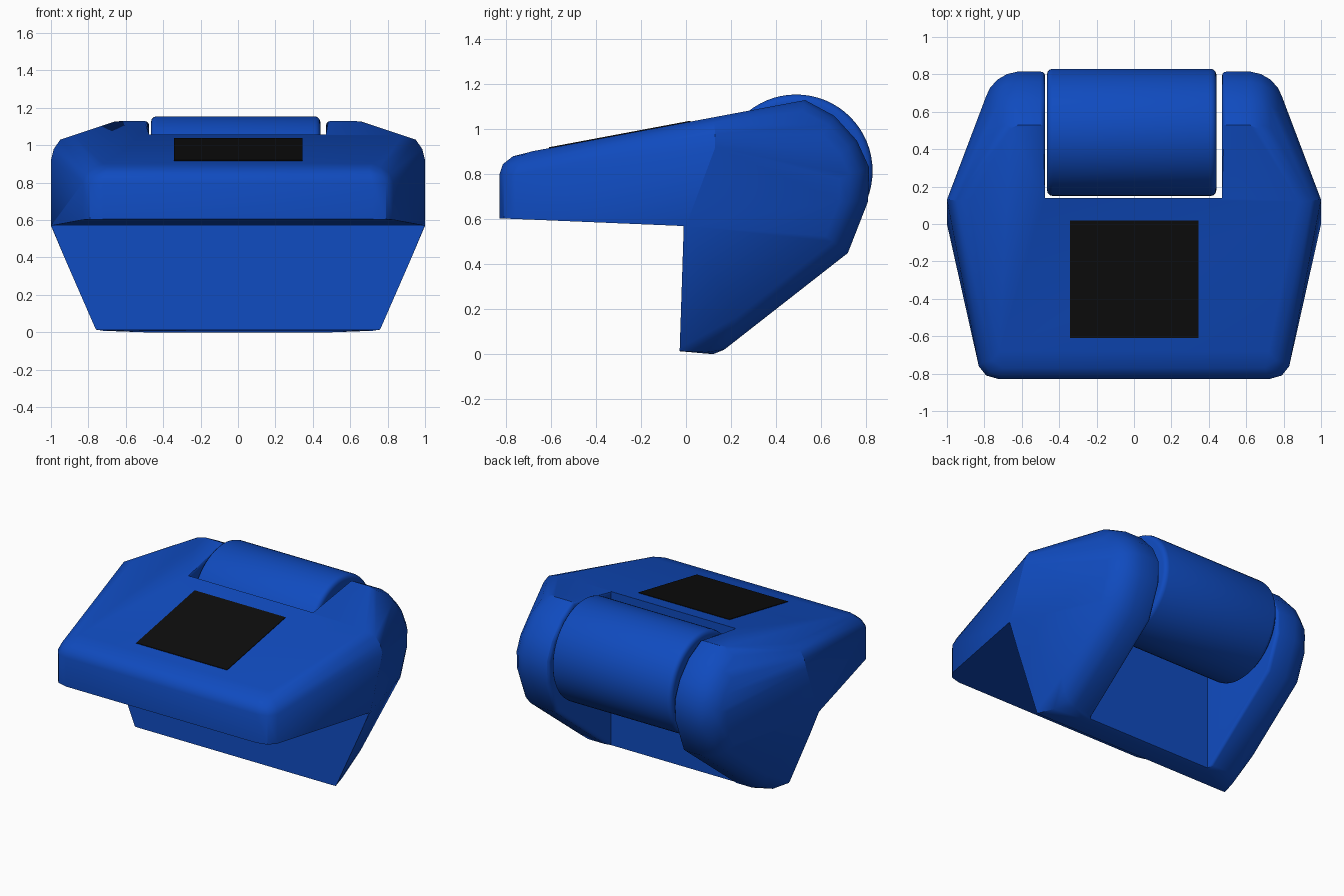
import bpy, bmesh, math
from mathutils import Vector

cube = bpy.data.objects.get("Cube")
if cube:
    bpy.data.objects.remove(cube, do_unlink=True)


def material(name, rgb):
    m = bpy.data.materials.new(name)
    m.use_nodes = True
    m.diffuse_color = (*rgb, 1)
    m.node_tree.nodes["Principled BSDF"].inputs["Base Color"].default_value = (*rgb, 1)
    return m


blue = material("blue", (0.005, 0.07, 0.52))
black = material("black", (0.004, 0.004, 0.004))


def add_object(name, bm, mat=None):
    bmesh.ops.recalc_face_normals(bm, faces=bm.faces)
    mesh = bpy.data.meshes.new(name)
    bm.to_mesh(mesh)
    bm.free()
    ob = bpy.data.objects.new(name, mesh)
    bpy.context.collection.objects.link(ob)
    if mat:
        mesh.materials.append(mat)
    return ob


def prism(name, outline, x0, x1, mat=None):
    """Extrude a (y, z) outline along x."""
    bm = bmesh.new()
    face = bm.faces.new([bm.verts.new((x0, y, z)) for y, z in outline])
    ext = bmesh.ops.extrude_face_region(bm, geom=[face])
    verts = [g for g in ext["geom"] if isinstance(g, bmesh.types.BMVert)]
    bmesh.ops.translate(bm, verts=verts, vec=(x1 - x0, 0, 0))
    return add_object(name, bm, mat)


def select_only(ob):
    bpy.ops.object.select_all(action="DESELECT")
    ob.select_set(True)
    bpy.context.view_layer.objects.active = ob


def smooth(ob, angle=30):
    select_only(ob)
    bpy.ops.object.shade_smooth_by_angle(angle=math.radians(angle))


def top(y):
    """Height of the sloping lid."""
    return 0.89 + (y + 0.75) * 0.1875


# Body: one half of the key points, mirrored and wrapped in a hull
points = [
    # hood nose, from the underside up to the lid
    (0.72, -0.83, 0.5), (0.79, -0.81, 0.5), (0.83, -0.76, 0.5),
    (0.72, -0.83, 0.8), (0.79, -0.81, 0.8), (0.83, -0.76, 0.8),
    (0.71, -0.815, 0.845), (0.77, -0.79, 0.845), (0.81, -0.74, 0.85),
    (0.70, -0.77, 0.88), (0.76, -0.73, 0.885), (0.72, -0.68, top(-0.68)),
    # widest part and lid edge
    (1, 0, 0.57), (1, 0.13, 0.92), (0.985, 0.13, 0.98), (0.95, 0.125, 1.03),
    (0.88, 0.12, top(0.12)), (0.66, 0.51, top(0.51)),
    # foot
    (0.765, -0.05, 0.015), (0.72, 0.09, 0.008), (0.5, 0.12, 0),
]
# Rounded back: the rear rim shrinks towards the sides
rim = [(0.53, 1.13), (0.66, 1.06), (0.76, 0.95), (0.815, 0.83),
       (0.81, 0.68), (0.72, 0.45), (0.17, 0.02)]
for x, s in ((0.62, 1), (0.68, 0.965), (0.73, 0.89), (0.77, 0.78), (0.79, 0.67)):
    points += [(x, 0.42 + (y - 0.42) * s, 0.68 + (z - 0.68) * s) for y, z in rim]

bm = bmesh.new()
for x, y, z in points:
    bm.verts.new((x, y, z))
    bm.verts.new((-x, y, z))
bmesh.ops.convex_hull(bm, input=bm.verts[:])
bmesh.ops.delete(bm, geom=[v for v in bm.verts if not v.link_faces], context="VERTS")
bmesh.ops.dissolve_limit(bm, angle_limit=math.radians(1), verts=bm.verts[:], edges=bm.edges[:])
body = add_object("body", bm, blue)

# Cut the step under the hood and the slot for the roller
WALL_L, WALL_R, SLOT_Y = 0.47, -0.475, 0.14
step = prism("step_cutter", [(-1.2, 0.62), (-0.01, 0.57), (-0.032, -0.1), (-1.2, -0.1)], -1.5, 1.5)
slot = prism("slot_cutter", [(SLOT_Y, -0.2), (1.2, -0.2), (1.2, 1.5), (SLOT_Y, 1.5)], WALL_R, WALL_L)
for cutter in (step, slot):
    mod = body.modifiers.new("cut", "BOOLEAN")
    mod.operation = "DIFFERENCE"
    mod.solver = "EXACT"
    mod.object = cutter
    select_only(body)
    bpy.ops.object.modifier_apply(modifier=mod.name)
    bpy.data.objects.remove(cutter, do_unlink=True)

# Round the inner rims of the two cheeks
bm = bmesh.new()
bm.from_mesh(body.data)
bmesh.ops.remove_doubles(bm, verts=bm.verts[:], dist=0.0005)
rims = []
for e in bm.edges:
    a, b = (v.co for v in e.verts)
    on_wall = any(abs(a.x - w) < 0.001 and abs(b.x - w) < 0.001 for w in (WALL_L, WALL_R))
    if on_wall and max(a.y, b.y) > SLOT_Y + 0.001 and len(e.link_faces) == 2:
        if e.calc_face_angle(0) > 1:
            rims.append(e)
bmesh.ops.bevel(bm, geom=rims, offset=0.025, segments=3, profile=0.5,
                affect="EDGES", clamp_overlap=False)
bm.to_mesh(body.data)
bm.free()
smooth(body)

# Roller
bpy.ops.mesh.primitive_cylinder_add(vertices=64, radius=0.34, depth=0.905,
                                    location=(-0.0125, 0.49, 0.815),
                                    rotation=(0, math.pi / 2, 0))
roller = bpy.context.object
roller.name = "roller"
roller.data.materials.append(blue)
bev = roller.modifiers.new("rounded_ends", "BEVEL")
bev.width = 0.03
bev.segments = 3
bev.limit_method = "ANGLE"
bev.angle_limit = math.radians(50)
bpy.ops.object.modifier_apply(modifier=bev.name)
smooth(roller, 40)

# Dark panel on the lid
y0, y1 = -0.61, 0.02
prism("lid_panel", [(y0, top(y0) - 0.003), (y1, top(y1) - 0.003),
                    (y1, top(y1) + 0.004), (y0, top(y0) + 0.004)], -0.342, 0.345, black)
